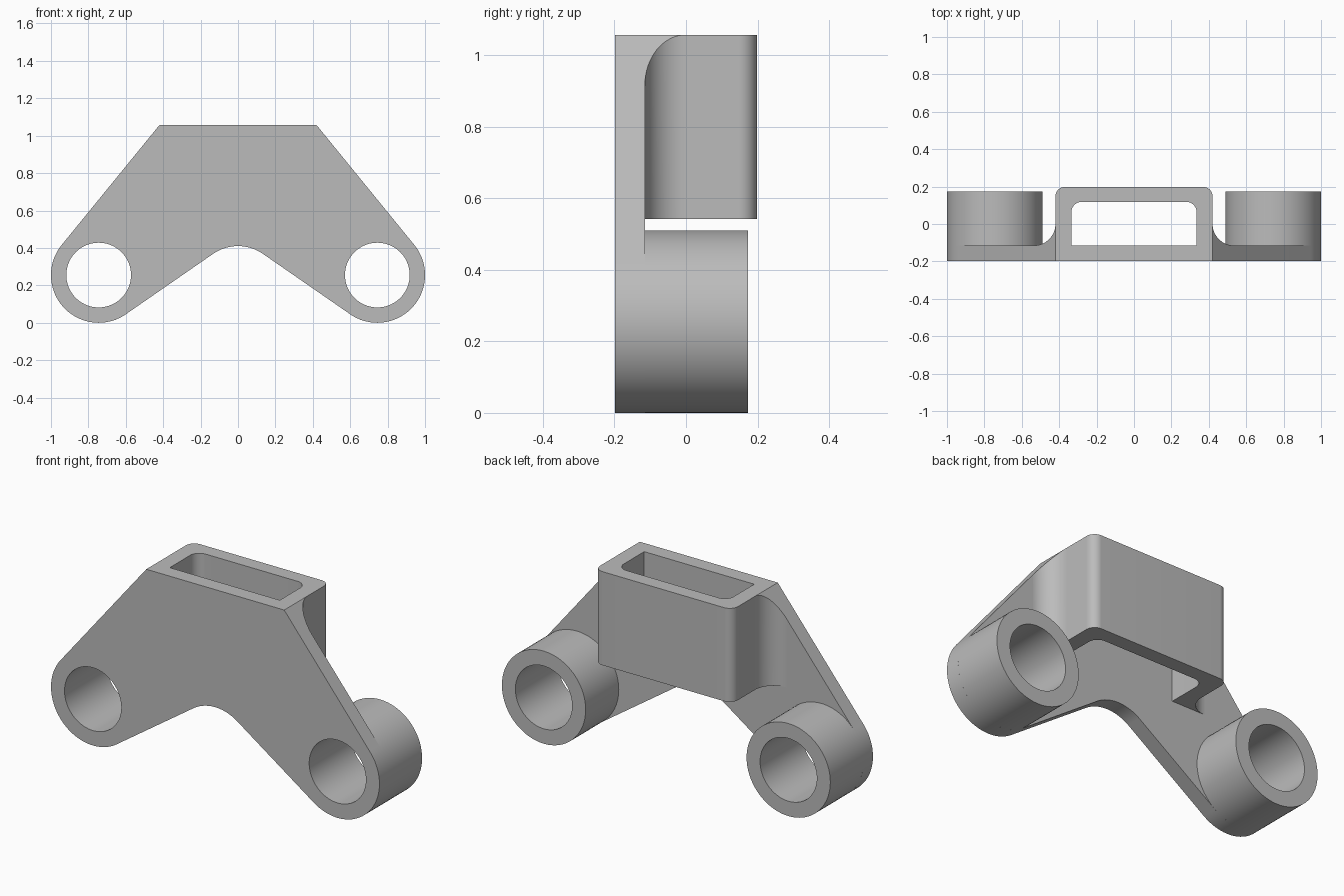
import bpy, bmesh
from math import cos, sin, radians

cube = bpy.data.objects.get("Cube")
if cube:
    bpy.data.objects.remove(cube, do_unlink=True)

grey = bpy.data.materials.new("plain_grey")
grey.use_nodes = True
colour = (0.5, 0.5, 0.5, 1)
grey.diffuse_color = colour
grey.node_tree.nodes["Principled BSDF"].inputs["Base Color"].default_value = colour

FRONT, PLATE_BACK, BOSS_BACK = -0.198, -0.115, 0.173
BOX_BOTTOM, TOP = 0.542, 1.057
BOX_X, BOX_BACK, FILLET = 0.42, 0.198, 0.115
BOSS_X, BOSS_Z, BOSS_R, HOLE_R = 0.745, 0.255, 0.255, 0.173


def arc(cx, cy, r, start, end, steps=16):
    angles = [radians(start + (end - start) * i / steps) for i in range(steps + 1)]
    return [(cx + r * cos(a), cy + r * sin(a)) for a in angles]


def circle(cx, cy, r):
    return arc(cx, cy, r, 0, 360, 72)[:-1]


def flip(points):
    return [(-x, y) for x, y in reversed(points)]


def solid(name, loops, low, high, axis, top=None):
    """Extrude closed loops (outline, then holes) along y or z."""
    bm = bmesh.new()
    for loop in loops:
        verts = [bm.verts.new((u, low, v) if axis == "y" else (u, v, low)) for u, v in loop]
        for a, b in zip(verts, verts[1:] + verts[:1]):
            bm.edges.new((a, b))
    bmesh.ops.triangle_fill(bm, edges=bm.edges[:], use_beauty=True)
    new = bmesh.ops.extrude_face_region(bm, geom=bm.faces[:], use_keep_orig=True)
    for v in new["geom"]:
        if isinstance(v, bmesh.types.BMVert):
            if axis == "y":
                v.co.y = high
            else:
                v.co.z = top(v.co.x) if top else high
    bmesh.ops.recalc_face_normals(bm, faces=bm.faces[:])
    mesh = bpy.data.meshes.new(name)
    bm.to_mesh(mesh)
    bm.free()
    mesh.materials.append(grey)
    obj = bpy.data.objects.new(name, mesh)
    bpy.context.collection.objects.link(obj)
    bpy.ops.object.select_all(action="DESELECT")
    obj.select_set(True)
    bpy.context.view_layer.objects.active = obj
    bpy.ops.object.shade_smooth_by_angle(angle=radians(25))
    return obj


# Front plate: arched underside, round ends, sloping shoulders, two holes
half = arc(0, 0.176, 0.234, 90, 56.3) \
    + arc(BOSS_X, BOSS_Z, BOSS_R, -124, 40, 40) + [(BOX_X, TOP)]
outline = half + flip(half)[:-1]
holes = [circle(side * BOSS_X, BOSS_Z, HOLE_R) for side in (-1, 1)]
solid("front_plate", [outline] + holes, FRONT, PLATE_BACK, "y")

# Tubular bosses behind the plate
for label, side in (("left", 1), ("right", -1)):
    rings = [circle(side * BOSS_X, BOSS_Z, r) for r in (BOSS_R, HOLE_R)]
    solid(label + "_boss", rings, PLATE_BACK, BOSS_BACK, "y")

# Rectangular socket wall, open against the plate, with rounded rear corners
outer = [(BOX_X, PLATE_BACK)] + arc(BOX_X - 0.05, BOX_BACK - 0.05, 0.05, 0, 90)
inner = [(0.335, PLATE_BACK)] + arc(0.28, 0.063, 0.055, 0, 90)
wall = outer + flip(outer) + list(reversed(inner + flip(inner)))
solid("socket_wall", [wall], BOX_BOTTOM, TOP, "z")

# Concave fillets between socket and plate, trimmed along the shoulders
shoulder = arc(BOSS_X, BOSS_Z, BOSS_R, -124, 40, 40)[-1]
slope = (TOP - shoulder[1]) / (shoulder[0] - BOX_X)
fillet = [(BOX_X, PLATE_BACK)] + arc(BOX_X + FILLET, 0, FILLET, 270, 180)
for label, profile in (("left", fillet), ("right", flip(fillet))):
    solid(label + "_fillet", [profile], BOX_BOTTOM, TOP, "z",
          lambda x: TOP - (abs(x) - BOX_X) * slope)
